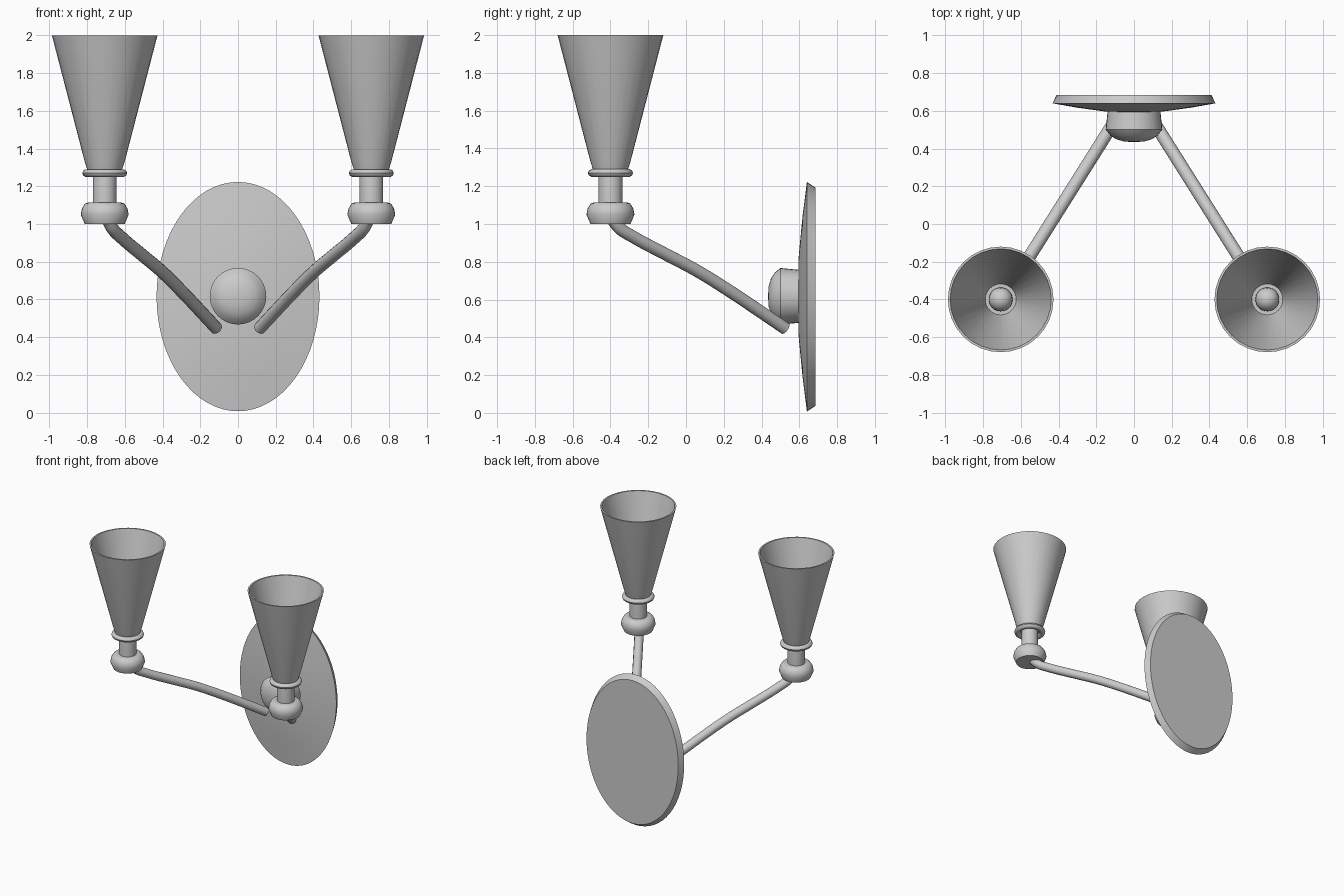
import bpy, bmesh, math

if "Cube" in bpy.data.objects:
    bpy.data.objects.remove(bpy.data.objects["Cube"])

def finish(obj, angle=40):
    bpy.ops.object.select_all(action='DESELECT')
    obj.select_set(True)
    bpy.context.view_layer.objects.active = obj
    bpy.ops.object.shade_smooth_by_angle(angle=math.radians(angle))

def lathe(name, profile, loc, axis='Z', scale=(1, 1), segs=32, closed=False):
    """Revolve (radius, height) points around Z or Y; radius 0 makes a pole."""
    bm = bmesh.new()
    rings = []
    for r, h in profile:
        ring = []
        for i in range(segs if r > 0 else 1):
            a = 2 * math.pi * i / segs
            u, v = r * scale[0] * math.cos(a), r * scale[1] * math.sin(a)
            ring.append(bm.verts.new((u, v, h) if axis == 'Z' else (u, h, v)))
        rings.append(ring)
    pairs = list(zip(rings, rings[1:]))
    if closed:
        pairs.append((rings[-1], rings[0]))
    for a, b in pairs:
        for i in range(segs):
            j = (i + 1) % segs
            quad = [a[i % len(a)], a[j % len(a)], b[j % len(b)], b[i % len(b)]]
            bm.faces.new(list(dict.fromkeys(quad)))
    bmesh.ops.recalc_face_normals(bm, faces=bm.faces[:])
    mesh = bpy.data.meshes.new(name)
    bm.to_mesh(mesh)
    bm.free()
    obj = bpy.data.objects.new(name, mesh)
    obj.location = loc
    bpy.context.collection.objects.link(obj)
    finish(obj)
    return obj

def tube(name, points, radius):
    curve = bpy.data.curves.new(name, 'CURVE')
    curve.dimensions = '3D'
    curve.bevel_depth = radius
    curve.bevel_resolution = 4
    curve.use_fill_caps = True
    curve.resolution_u = 6
    sp = curve.splines.new('BEZIER')
    sp.bezier_points.add(len(points) - 1)
    for bp, co in zip(sp.bezier_points, points):
        bp.co = co
        bp.handle_left_type = bp.handle_right_type = 'AUTO'
    obj = bpy.data.objects.new(name, curve)
    bpy.context.collection.objects.link(obj)
    bpy.ops.object.select_all(action='DESELECT')
    obj.select_set(True)
    bpy.context.view_layer.objects.active = obj
    bpy.ops.object.convert(target='MESH')
    finish(bpy.context.object)

# Oval wall plate: flat back, bevelled edge, shallow domed front
lathe("wall_plate", [(0, .685), (.95, .685), (1, .64), (.7, .617), (.36, .597), (0, .59)],
      (0, 0, .615), axis='Y', scale=(.432, .608), segs=64)

# Central hub with rounded nose
lathe("hub", [(0, .60), (.14, .60), (.15, .50), (.125, .469), (.095, .45), (.055, .438), (0, .434)],
      (0, 0, .617), axis='Y')

# Side view of the arm as (y, z)
arm_path = [(.525, .447), (.44, .505), (.2, .665), (.05, .757), (-.1, .836),
            (-.28, .932), (-.35, .977), (-.385, 1.02)]

for side, s in (("left", -1), ("right", 1)):
    x, y = s * .707, -.40
    # Curved arm
    tube(side + "_arm", [(s * (.115 + (.525 - py) * .63), py, pz) for py, pz in arm_path], .034)
    # Socket knob
    lathe(side + "_knob", [(0, 1), (.106, 1), (.127, 1.05), (.121, 1.082), (.105, 1.108),
                           (.085, 1.115), (0, 1.115)], (x, y, 0))
    # Stem with domed tip inside the shade
    dome = [(.063 * math.cos(k * math.pi / 10), 1.31 + .063 * math.sin(k * math.pi / 10))
            for k in range(5)]
    lathe(side + "_stem", [(0, 1.10), (.063, 1.10)] + dome + [(0, 1.373)], (x, y, 0))
    # Collar ring
    ring = [(.095 + .024 * math.cos(k * math.pi / 5), 1.27 + .021 * math.sin(k * math.pi / 5))
            for k in range(10)]
    lathe(side + "_collar", ring, (x, y, 0), closed=True)
    # Open flared shade, thin walled
    lathe(side + "_shade", [(.06, 1.275), (.088, 1.275), (.106, 1.33), (.280, 2), (.268, 2),
                            (.094, 1.33), (.082, 1.287), (.06, 1.287)],
          (x, y, 0), closed=True)
